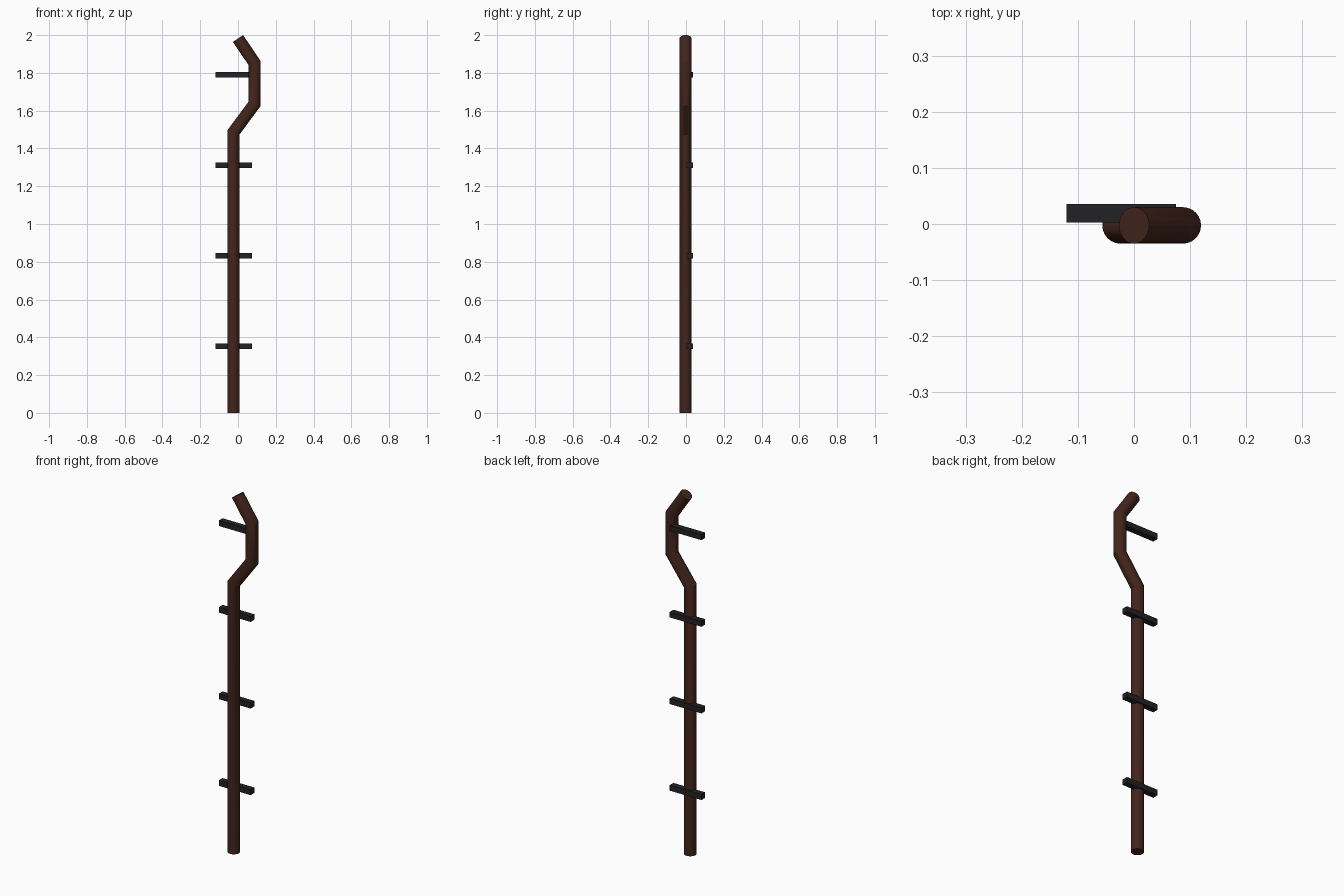
import bpy, bmesh, math
from mathutils import Vector

if "Cube" in bpy.data.objects:
    bpy.data.objects.remove(bpy.data.objects["Cube"])


def material(name, rgb):
    m = bpy.data.materials.new(name)
    m.diffuse_color = (*rgb, 1)
    m.use_nodes = True
    m.node_tree.nodes["Principled BSDF"].inputs["Base Color"].default_value = m.diffuse_color
    return m


brown = material("brown_paint", (0.055, 0.018, 0.011))
black = material("black_metal", (0.016, 0.016, 0.018))


def add_object(name, bm, mat):
    bmesh.ops.recalc_face_normals(bm, faces=bm.faces)
    mesh = bpy.data.meshes.new(name)
    bm.to_mesh(mesh)
    bm.free()
    mesh.materials.append(mat)
    ob = bpy.data.objects.new(name, mesh)
    bpy.context.collection.objects.link(ob)
    return ob


def mitred_pipe(name, path, y, radius, sides, mat):
    """Round pipe along an x/z path, with mitred joints and capped ends."""
    pts = [Vector((x, 0, z)) for x, z in path]
    dirs = [(b - a).normalized() for a, b in zip(pts, pts[1:])]
    bm = bmesh.new()
    rings = []
    for i, p in enumerate(pts):
        d0, d1 = dirs[max(i - 1, 0)], dirs[min(i, len(dirs) - 1)]
        t = (d0 + d1).normalized()
        side = Vector((t.z, 0, -t.x)) / t.dot(d0)   # stretched at the mitre
        ring = []
        for k in range(sides):
            a = 2 * math.pi * k / sides
            co = p + side * radius * math.cos(a) + Vector((0, y + radius * math.sin(a), 0))
            ring.append(bm.verts.new(co))
        rings.append(ring)
    for r0, r1 in zip(rings, rings[1:]):
        for k in range(sides):
            n = (k + 1) % sides
            bm.faces.new((r0[k], r0[n], r1[n], r1[k]))
    bm.faces.new(rings[0])
    bm.faces.new(rings[-1])
    return add_object(name, bm, mat)


def bar(name, centre, size, mat):
    bm = bmesh.new()
    bmesh.ops.create_cube(bm, size=1)
    for v in bm.verts:
        v.co = Vector(c + s * q for c, s, q in zip(centre, size, v.co))
    return add_object(name, bm, mat)


# Downpipe with an offset bend near the top
pipe = mitred_pipe("drain_pipe",
                   [(-0.024, 0), (-0.024, 1.485), (0.087, 1.635), (0.087, 1.853), (0, 1.982)],
                   -0.0025, 0.0325, 24, brown)
bpy.context.view_layer.objects.active = pipe
pipe.select_set(True)
bpy.ops.object.shade_smooth_by_angle(angle=math.radians(30))

# Wall brackets behind the pipe
for i in range(4):
    bar(f"wall_bracket_{i + 1}", (-0.0225, 0.0195, 0.352 + 0.4795 * i), (0.195, 0.033, 0.03), black)
